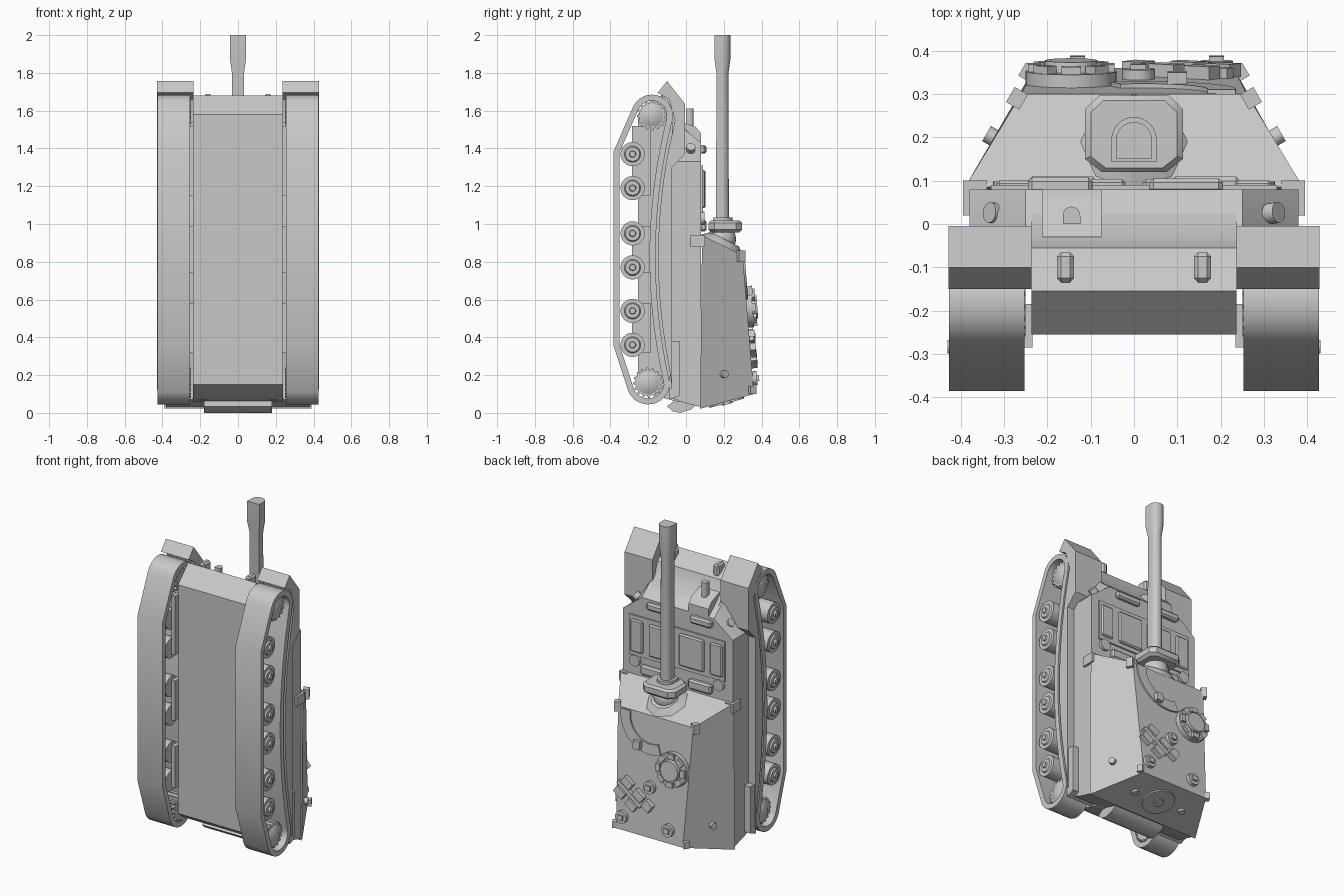
import bpy, bmesh, math
from mathutils import Vector, Matrix

cube = bpy.data.objects.get("Cube")
if cube:
    bpy.data.objects.remove(cube)

grey = bpy.data.materials.new("plain_grey")
grey.use_nodes = True
grey.diffuse_color = (0.58, 0.58, 0.58, 1)
grey.node_tree.nodes["Principled BSDF"].inputs["Base Color"].default_value = (0.58, 0.58, 0.58, 1)


def finish(bm, name, angle=32):
    bmesh.ops.recalc_face_normals(bm, faces=bm.faces)
    for f in bm.faces:
        f.smooth = True
    for e in bm.edges:
        e.smooth = len(e.link_faces) == 2 and e.calc_face_angle(4) < math.radians(angle)
    me = bpy.data.meshes.new(name)
    bm.to_mesh(me)
    bm.free()
    me.materials.append(grey)
    ob = bpy.data.objects.new(name, me)
    bpy.context.collection.objects.link(ob)
    return ob


def loft(name, rings, closed=False, matrix=None):
    """Skin a list of equal-length 3D rings; cap the ends, or close the loop."""
    bm = bmesh.new()
    vs = [[bm.verts.new(p) for p in r] for r in rings]
    n = len(vs[0])
    pairs = list(zip(vs, vs[1:])) + ([(vs[-1], vs[0])] if closed else [])
    for a, b in pairs:
        for i in range(n):
            j = (i + 1) % n
            bm.faces.new((a[i], a[j], b[j], b[i]))
    if not closed:
        bm.faces.new(vs[0])
        bm.faces.new(vs[-1])
    if matrix:
        bm.transform(matrix)
    return finish(bm, name)


def prism(name, profile, x0, x1):
    return loft(name, [[(x, y, z) for y, z in profile] for x in (x0, x1)])


def box(name, c, size, matrix=None, bevel=0):
    bm = bmesh.new()
    bmesh.ops.create_cube(bm, size=1)
    bm.transform(Matrix.Translation(c) @ Matrix.Diagonal((*size, 1)))
    if bevel:
        bmesh.ops.bevel(bm, geom=bm.edges[:], offset=bevel, segments=1, affect='EDGES')
    if matrix:
        bm.transform(matrix)
    return finish(bm, name)


def disc(name, c, axis, r, depth, r2=None, sides=24, matrix=None):
    bm = bmesh.new()
    bmesh.ops.create_cone(bm, cap_ends=True, segments=sides, radius1=r,
                          radius2=r if r2 is None else r2, depth=depth)
    rot = Vector(axis).to_track_quat('Z', 'Y').to_matrix().to_4x4()
    bm.transform(Matrix.Translation(c) @ rot)
    if matrix:
        bm.transform(matrix)
    return finish(bm, name)


def arc(c, r, a0, a1, n):
    angles = [math.radians(a0 + (a1 - a0) * i / n) for i in range(n + 1)]
    return [(c[0] + r * math.cos(a), c[1] + r * math.sin(a)) for a in angles]


def arch(r, z, cx, cy):
    """Cross-section with a round top and a flat bottom."""
    pts = arc((cx, cy), r, 0, 180, 16) + [(cx - r, cy - r), (cx + r, cy - r)]
    return [(x, y, z) for x, y in pts]


# Track path, in side profile (y, z), with a sagging return run
FRONT, REAR = (-0.18, 1.575), (-0.2, 0.16)


def sag(offset=0):
    pts = []
    for i in range(17):
        t = i / 16
        pts.append((-0.09 + 0.018 * t - 0.08 * (1 - (2 * t - 1) ** 2) + offset, 0.18 + 1.37 * t))
    return pts


path = sag() + arc(FRONT, 0.11, 0, 155, 12) + [(-0.385, 1.38), (-0.385, 0.36)] + arc(REAR, 0.115, 205, 355, 12)


def inset(pts, d):
    out = []
    for i, p in enumerate(pts):
        a, b = Vector(pts[i - 1]), Vector(pts[(i + 1) % len(pts)])
        t = (b - a).normalized()
        out.append((p[0] - t.y * d, p[1] + t.x * d))
    return out


inner_path = inset(path, 0.032)

for s, side in ((1, "left"), (-1, "right")):
    # Running gear
    rings = []
    for (y, z), (iy, iz) in zip(path, inner_path):
        rings.append([(s * 0.253, y, z), (s * 0.427, y, z), (s * 0.427, iy, iz), (s * 0.253, iy, iz)])
    loft(side + "_track", rings, closed=True)
    for i, z in enumerate((0.36, 0.54, 0.77, 0.95, 1.19, 1.37)):
        c = Vector((0, -0.283, z))
        disc(f"{side}_road_wheel_{i}", c + Vector((s * 0.335, 0, 0)), (1, 0, 0), 0.064, 0.15)
        disc(f"{side}_wheel_rim_{i}", c + Vector((s * 0.413, 0, 0)), (s, 0, 0), 0.045, 0.012, 0.038)
        disc(f"{side}_wheel_hub_{i}", c + Vector((s * 0.42, 0, 0)), (s, 0, 0), 0.02, 0.02, 0.015)
    for c, name in ((FRONT, "sprocket"), (REAR, "idler")):
        gear = []
        for k in range(64):
            gear += arc(c, 0.08 if k % 4 < 2 else 0.068, k * 5.625, k * 5.625, 1)[:1]
        prism(f"{side}_{name}", gear, s * 0.25, s * 0.39)
        disc(f"{side}_{name}_dish", (s * 0.398, *c), (s, 0, 0), 0.06, 0.016, 0.03)
    for i, (z, h) in enumerate(((0.45, 0.26), (0.865, 0.25), (1.335, 0.37))):
        box(f"{side}_skid_{i}", (s * 0.247, -0.235, z), (0.025, 0.1, h))

    # Fender with raised front tip, and rear mudguard
    under = [(min(y, -0.08), z) for y, z in sag(0.014)[:-2]]
    prism(side + "_fender", under + [(-0.058, 1.55), (-0.09, 1.66), (-0.15, 1.695), (-0.1, 1.757),
          (-0.005, 1.635), (-0.005, 1.37), (-0.075, 1.3), (-0.075, 0.12)], s * 0.236, s * 0.428)
    prism(side + "_rear_mudguard", [(-0.09, 0.07), (-0.035, 0.09), (-0.035, 0.38), (-0.08, 0.38)],
          s * 0.23, s * 0.42)

    # Small fittings on hull and casemate
    box(side + "_tow_eye", (s * 0.158, -0.1, 1.65), (0.04, 0.07, 0.075), bevel=0.01)
    disc(side + "_cheek_port", (s * 0.322, 0.025, 1.4), (s * 0.78, 0.1, 0.6), 0.024, 0.03)
    box(side + "_base_bracket", (s * 0.367, 0.06, 0.91), (0.055, 0.08, 0.06))
    tilt = Matrix.Rotation(s * math.radians(30), 4, 'Z')
    box(side + "_front_lug", (0, 0, 0), (0.035, 0.04, 0.06), Matrix.Translation((s * 0.27, 0.29, 0.83)) @ tilt)
    box(side + "_rear_lug", (0, 0, 0), (0.03, 0.035, 0.04), Matrix.Translation((s * 0.245, 0.35, 0.12)) @ tilt)
    disc(side + "_side_port", (s * 0.325, 0.2, 0.205), (s * 0.87, 0.5, 0), 0.02, 0.035)
    box(side + "_rear_hook", (s * 0.185, -0.05, 0.085), (0.035, 0.07, 0.035))
    box(side + "_outer_deck_panel", (s * 0.275, 0.09, 1.185), (0.085, 0.022, 0.2), bevel=0.007)
    box(side + "_inner_deck_panel", (s * 0.105, 0.092, 1.185), (0.17, 0.024, 0.2), bevel=0.008)
    box(side + "_deck_locker", (s * 0.165, 0.092, 0.99), (0.16, 0.035, 0.06), bevel=0.01)
    disc(side + "_deck_cap", (s * 0.29, 0.088, 1.03), (0, 1, 0), 0.035, 0.02)

# Hull
prism("lower_hull", [(-0.255, 0.15), (-0.255, 1.58), (-0.155, 1.68), (-0.055, 1.61), (-0.03, 1.53),
      (0.05, 1.45), (0.05, 0.06), (-0.05, 0.06), (-0.19, 0.1)], -0.237, 0.237)


def plan(y, front, rear):
    half = [(0.38, rear), (0.38, 1.33), (0.25, front)]
    return [(x, y, z) for x, z in half] + [(-x, y, z) for x, z in reversed(half)]


loft("superstructure", [plan(-0.075, 1.54, 0.08), plan(-0.03, 1.52, 0.06), plan(0.08, 1.43, 0.03)])
box("deck_plate", (0, 0.083, 1.185), (0.66, 0.014, 0.25))
box("driver_hatch", (0.12, 0.088, 1.395), (0.17, 0.035, 0.045), bevel=0.01)
box("second_hatch", (-0.17, 0.088, 1.395), (0.15, 0.04, 0.045), bevel=0.01)
prism("machine_gun_housing", [(-0.03, 1.4), (-0.03, 1.545), (0.05, 1.515), (0.08, 1.48), (0.08, 1.4)],
      -0.212, -0.075)
loft("machine_gun", [arch(0.02, z, -0.144, 0.02) for z in (1.45, 1.612)])
prism("rear_step", [(-0.1, 0.035), (-0.07, 0.008), (-0.03, 0), (0.03, 0.02), (0.06, 0.05), (-0.03, 0.09)],
      -0.18, 0.18)


# Casemate: sloped box, lofted from base to roof
def rect(w, y0, z0, w1, y1, z1):
    return [(-w, y0, z0), (w, y0, z0), (w1, y1, z1), (-w1, y1, z1)]


loft("casemate", [rect(0.39, 0.075, 0.022, 0.39, 0.085, 0.94), rect(0.23, 0.36, 0.1, 0.26, 0.3, 0.835)])
back = Vector((0, 0.27, -1)).normalized()
for name, x, r in (("rear_hatch", 0, 0.095), ("rear_hatch_knob", 0, 0.03),
                   ("rear_port", 0.17, 0.02), ("rear_port_2", -0.17, 0.02)):
    disc(name, (x, 0.215, 0.06), back, r, 0.03 if r < 0.05 else 0.018)

# Gun, collar and mount
face = Vector((0, 0.447, 0.894))
disc("gun_mount", Vector((0, 0.19, 0.89)) + face * 0.015, face, 0.125, 0.035, 0.085, sides=8)
bm = bmesh.new()
bmesh.ops.create_uvsphere(bm, u_segments=24, v_segments=12, radius=0.075)
bm.transform(Matrix.Translation((0, 0.19, 0.92)))
finish(bm, "gun_ball")


def collar(z, k=1):
    half = [(0.075, 0.12), (0.113, 0.15), (0.113, 0.265), (0.08, 0.297)]
    pts = half + [(-x, y) for x, y in reversed(half)]
    return [(x * k, 0.2 + (y - 0.2) * k, z) for x, y in pts]


loft("gun_collar", [collar(0.955, 0.85), collar(0.97), collar(1.005), collar(1.018, 0.88)])
loft("gun_sleeve", [arch(0.052, z, 0, 0.195) for z in (0.93, 1.035)])
loft("gun_barrel", [arch(r, z, 0, 0.193) for r, z in ((0.034, 0.95), (0.032, 1.8), (0.042, 1.87), (0.042, 2))])

# Roof fittings, placed in the plane of the sloping roof (u across, v rearward, n outward)
v = Vector((0, 0.06, -0.735)).normalized()
n = Vector((0, 0.735, 0.06)).normalized()
roof = Matrix(((1, 0, 0, 0), (0, v.y, n.y, 0.3), (0, v.z, n.z, 0.835), (0, 0, 0, 1)))
up = (0, 0, 1)
disc("cupola_base", (-0.145, 0.28, 0.012), up, 0.105, 0.036, sides=32, matrix=roof)
disc("cupola_top", (-0.145, 0.28, 0.035), up, 0.065, 0.04, 0.06, sides=32, matrix=roof)
for i, (x, y) in enumerate(arc((-0.145, 0.28), 0.085, 0, 315, 7)):
    m = roof @ Matrix.Translation((x, y, 0.035)) @ Matrix.Rotation(i * math.pi / 4, 4, 'Z')
    box(f"cupola_periscope_{i}", (0, 0, 0), (0.03, 0.045, 0.025), m)
slot = arc((0.02, 0.02), 0.215, -5, 110, 18) + arc((0.02, 0.02), 0.15, 110, -5, 18)
loft("sight_slide", [[(x, max(y, 0.004), h) for x, y in slot] for h in (-0.01, 0.01)], matrix=roof)
box("sight_block", (0.1, 0.19, 0.018), (0.045, 0.05, 0.036), roof)
hatch = roof @ Matrix.Translation((0.14, 0.5, 0)) @ Matrix.Rotation(math.radians(-35), 4, 'Z')
box("roof_hatch_bar", (0, 0, 0.012), (0.2, 0.025, 0.024), hatch)
for i in (-1, 1):
    for j in (-1, 1):
        box(f"roof_hatch_block_{i}_{j}", (i * 0.05, j * 0.042, 0.014), (0.07, 0.045, 0.032), hatch)
box("roof_periscope", (0.01, 0.44, 0.015), (0.055, 0.055, 0.034), hatch @ Matrix.Translation((-0.14, -0.48, 0)))
for i, (x, y) in enumerate(((0.19, 0.655), (-0.13, 0.655), (0.01, 0.43))):
    disc(f"roof_vent_{i}", (x, y, 0.01), up, 0.038, 0.026, sides=16, matrix=roof)
    box(f"roof_vent_cap_{i}", (x, y, 0.026), (0.035, 0.03, 0.016), roof)
